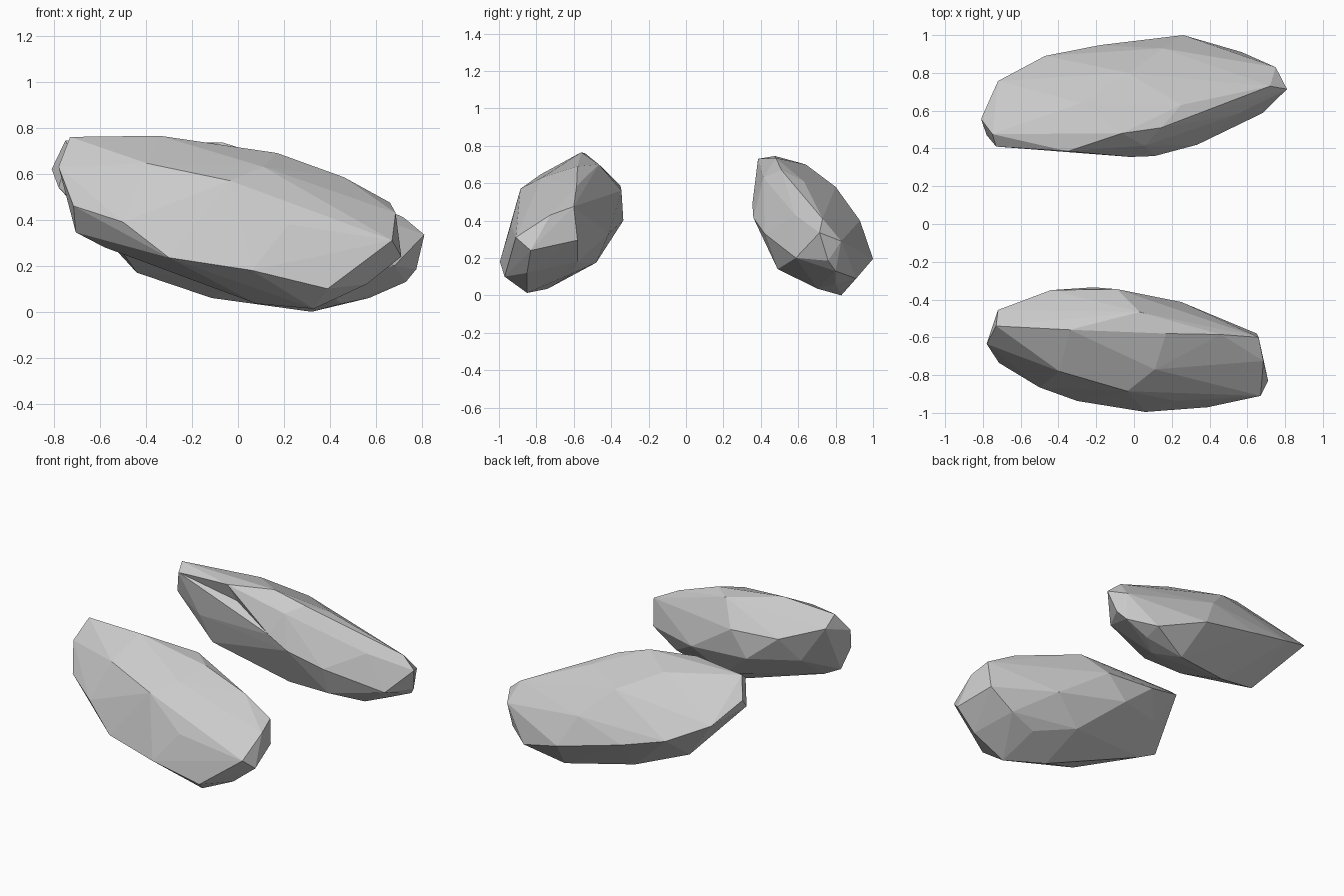
import bpy, bmesh
from mathutils import Vector


def rock(name, corner_groups, dents=()):
    """Stretch a faceted skin over the rock's main corners, then push in any dents."""
    bm = bmesh.new()
    for group in corner_groups:
        for corner in group:
            bm.verts.new(corner)
    hull = bmesh.ops.convex_hull(bm, input=bm.verts)
    loose = set(hull["geom_interior"]) | set(hull["geom_unused"])
    bmesh.ops.delete(bm, geom=[g for g in loose if isinstance(g, bmesh.types.BMVert)],
                     context='VERTS')
    for dent in dents:
        spot = Vector(dent)
        face = min(bm.faces, key=lambda f: (f.calc_center_median() - spot).length)
        bmesh.ops.poke(bm, faces=[face])["verts"][0].co = spot
    bmesh.ops.recalc_face_normals(bm, faces=bm.faces)
    mesh = bpy.data.meshes.new(name)
    bm.to_mesh(mesh)
    bm.free()
    obj = bpy.data.objects.new(name, mesh)
    bpy.context.collection.objects.link(obj)
    return obj


# Front rock: left end, top ridge, right end, front face, back face, underside
rock("front_rock", [
    [(-.78, -.635, .63), (-.73, -.54, .76), (-.72, -.455, .69), (-.715, -.735, .46),
     (-.705, -.64, .345)],
    [(-.34, -.56, .765), (.03, -.466, .70), (.17, -.58, .69), (.46, -.585, .585)],
    [(.66, -.60, .475), (.685, -.725, .43), (.71, -.83, .24), (.67, -.91, .31),
     (.65, -.58, .295)],
    [(-.395, -.78, .645), (-.035, -.885, .57), (.11, -.77, .63), (.22, -.936, .38),
     (-.5, -.865, .39), (-.3, -.937, .235), (.06, -.995, .18), (.39, -.97, .10)],
    [(-.44, -.35, .585), (-.215, -.335, .40), (-.09, -.345, .56), (.25, -.413, .33),
     (-.54, -.45, .43)],
    [(.33, -.85, .013), (.08, -.74, .035), (-.58, -.64, .28), (.05, -.48, .175),
     (.48, -.58, .18), (.3, -.6, .12), (.56, -.85, .12)]])

# Back rock: left end, top ridge, right end, back face, front face, underside
rock("back_rock", [
    [(-.81, .556, .62), (-.75, .476, .745), (-.73, .41, .70), (-.78, .47, .54),
     (-.72, .757, .50)],
    [(-.35, .385, .73), (-.065, .48, .735), (.145, .51, .67), (.25, .63, .61),
     (-.28, .64, .70)],
    [(.72, .73, .41), (.81, .714, .335), (.75, .83, .29), (.775, .76, .185),
     (.68, .587, .2)],
    [(-.03, .80, .58), (.15, .93, .40), (-.47, .89, .38), (-.18, .947, .30),
     (.26, 1.0, .195), (.57, .91, .09)],
    [(.055, .415, .63), (.55, .583, .43), (-.02, .355, .49), (.11, .36, .415),
     (.335, .42, .33), (-.58, .42, .45)],
    [(.32, .83, 0), (-.115, .705, .06), (-.44, .59, .17), (-.51, .46, .27),
     (.33, .49, .14), (.04, .49, .14), (.57, .8, .06), (.45, .705, .035),
     (.73, .8, .13)]],
    dents=[(-.3, .42, .62)])
